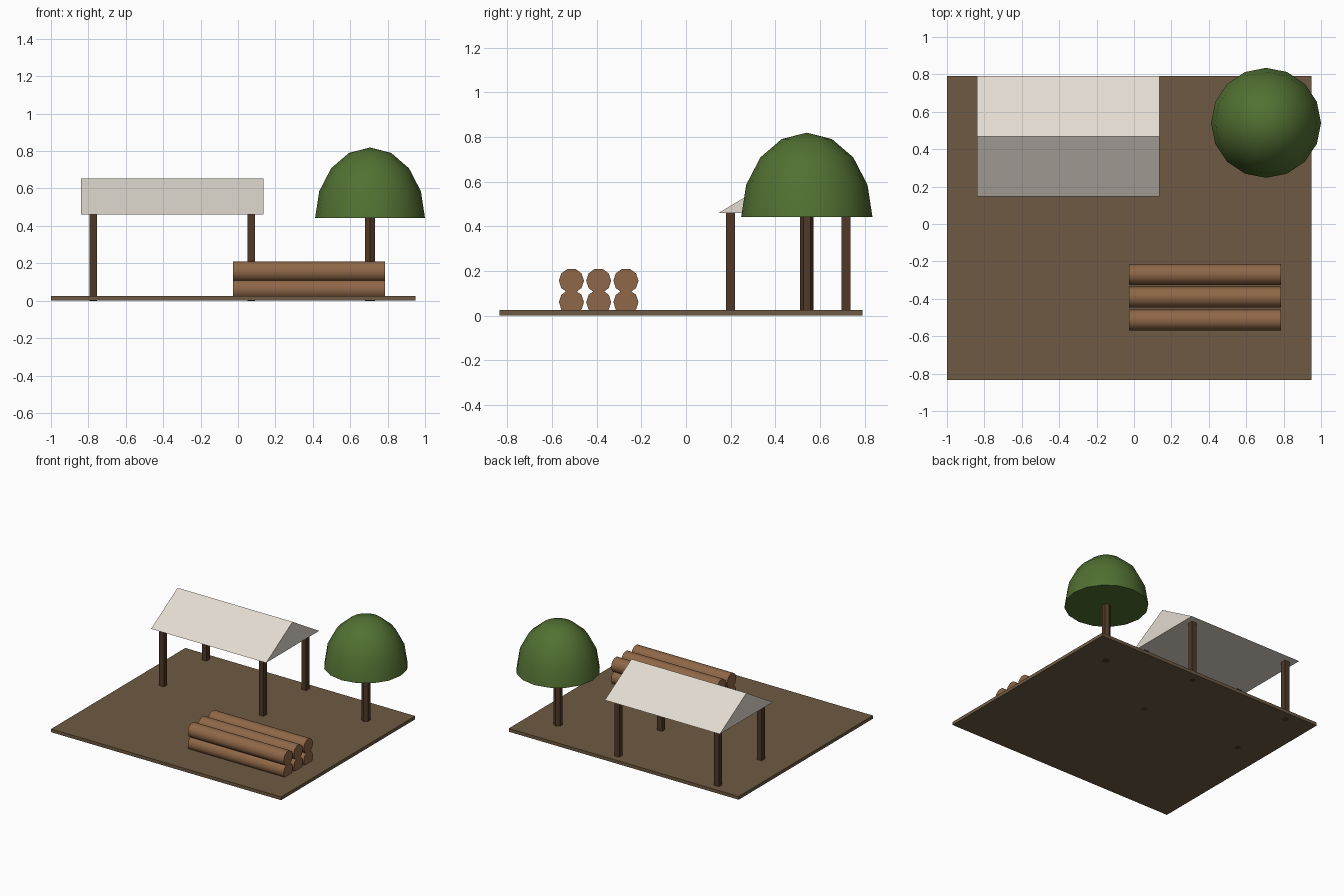
import bpy, bmesh, math
from mathutils import Matrix

if "Cube" in bpy.data.objects:
    bpy.data.objects.remove(bpy.data.objects["Cube"])


def material(name, r, g, b):
    """Flat colour given as sRGB 0-255, stored linear."""
    def lin(c):
        c /= 255
        return c / 12.92 if c <= 0.04045 else ((c + 0.055) / 1.055) ** 2.4
    m = bpy.data.materials.new(name)
    m.diffuse_color = (lin(r), lin(g), lin(b), 1)
    m.use_nodes = True
    m.node_tree.nodes["Principled BSDF"].inputs["Base Color"].default_value = m.diffuse_color
    return m


EARTH = material("earth brown", 110, 90, 66)
DARK_WOOD = material("dark wood", 80, 57, 39)
LOG_WOOD = material("log wood", 143, 103, 71)
CANVAS = material("pale canvas", 226, 219, 208)
LEAF = material("leaf green", 82, 112, 50)


def add(name, bm, mat, smooth=False):
    bmesh.ops.recalc_face_normals(bm, faces=bm.faces[:])
    mesh = bpy.data.meshes.new(name)
    bm.to_mesh(mesh)
    bm.free()
    mesh.materials.append(mat)
    ob = bpy.data.objects.new(name, mesh)
    bpy.context.collection.objects.link(ob)
    if smooth:
        bpy.ops.object.select_all(action='DESELECT')
        ob.select_set(True)
        bpy.context.view_layer.objects.active = ob
        bpy.ops.object.shade_smooth_by_angle(angle=math.radians(50))
    return ob


def box(name, x0, x1, y0, y1, z0, z1, mat):
    bm = bmesh.new()
    m = Matrix.Translation(((x0 + x1) / 2, (y0 + y1) / 2, (z0 + z1) / 2))
    m = m @ Matrix.Diagonal((x1 - x0, y1 - y0, z1 - z0, 1))
    bmesh.ops.create_cube(bm, size=1, matrix=m)
    return add(name, bm, mat)


def cylinder(name, sides, radius, length, matrix, mat, smooth=False):
    bm = bmesh.new()
    bmesh.ops.create_cone(bm, cap_ends=True, segments=sides, radius1=radius,
                          radius2=radius, depth=length, matrix=matrix)
    return add(name, bm, mat, smooth)


# Ground slab
box("ground", -1, 0.95, -0.835, 0.79, 0, 0.025, EARTH)

# Shelter posts, showing just through the underside of the ground
for xn, x in (("left", -0.775), ("right", 0.07)):
    for yn, y in (("front", 0.20), ("back", 0.717)):
        box(f"{yn}_{xn}_post", x - 0.02, x + 0.02, y - 0.02, y + 0.02,
            -0.0005, 0.465, DARK_WOOD)

# Shelter roof: closed triangular prism
bm = bmesh.new()
end = bm.faces.new([bm.verts.new((-0.84, y, z))
                    for y, z in ((0.147, 0.46), (0.79, 0.46), (0.468, 0.652))])
ext = bmesh.ops.extrude_face_region(bm, geom=[end], use_keep_orig=True)
bmesh.ops.translate(bm, vec=(0.975, 0, 0),
                    verts=[v for v in ext["geom"] if isinstance(v, bmesh.types.BMVert)])
add("shelter_roof", bm, CANVAS)

# Stack of logs: two layers of three, ten-sided, lying along x
for layer, z in enumerate((0.06, 0.156)):
    for i, y in enumerate((-0.513, -0.391, -0.269)):
        m = Matrix.Translation((0.3785, y, z)) @ Matrix.Rotation(math.pi / 2, 4, 'Y')
        # keep a corner on the +y side so the tops are flat
        m = m @ Matrix.Rotation(math.pi / 2, 4, 'Z') @ Matrix.Rotation(math.pi / 2, 4, 'Z')
        cylinder(f"log_{layer + 1}_{i + 1}", 10, 0.056, 0.813, m, LOG_WOOD, True)

# Tree trunk: hexagonal, corners on the y axis
TX, TY = 0.706, 0.541
cylinder("tree_trunk", 6, 0.031, 0.4605, Matrix.Translation((TX, TY, 0.22975)), DARK_WOOD)

# Tree crown: stretched half sphere with a flat base
bm = bmesh.new()
bmesh.ops.create_uvsphere(bm, u_segments=16, v_segments=8, radius=1)
bmesh.ops.delete(bm, geom=[v for v in bm.verts if v.co.z < -0.01], context='VERTS')
bmesh.ops.holes_fill(bm, edges=[e for e in bm.edges if e.is_boundary], sides=0)
bmesh.ops.transform(bm, verts=bm.verts[:], matrix=Matrix.Translation((TX, TY, 0.441))
                    @ Matrix.Diagonal((0.294, 0.294, 0.378, 1)))
add("tree_crown", bm, LEAF, True)

# Corner check for the log orientation: create_cone starts its ring on an axis,
# so the ring corners sit on the local axis that the rotations send to y.
for ob in [o for o in bpy.data.objects if o.name.startswith("log_")]:
    ys = [v.co.y for v in ob.data.vertices]
    if max(ys) - min(ys) < 0.111:
        c = sum(ys) / len(ys)
        zc = sum(v.co.z for v in ob.data.vertices) / len(ys)
        ob.data.transform(Matrix.Translation((0, c, zc)) @ Matrix.Rotation(math.pi / 2, 4, 'X')
                          @ Matrix.Translation((0, -c, -zc)))

# Same check for the trunk, which is deeper along y than along x
trunk = bpy.data.objects["tree_trunk"]
ys = [v.co.y for v in trunk.data.vertices]
if max(ys) - min(ys) < 0.06:
    trunk.data.transform(Matrix.Translation((TX, TY, 0)) @ Matrix.Rotation(math.pi / 2, 4, 'Z')
                         @ Matrix.Translation((-TX, -TY, 0)))
